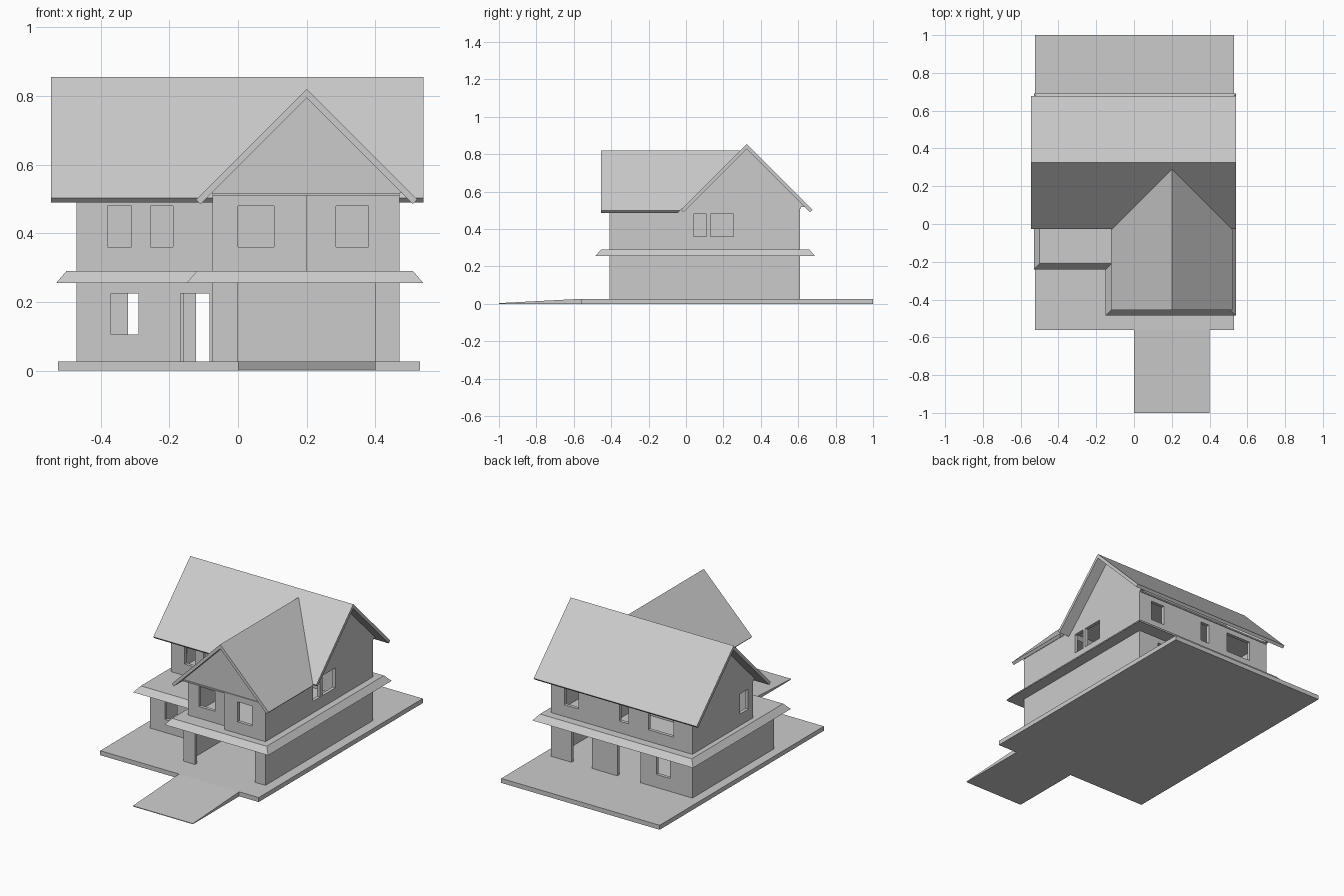
import bpy, bmesh
from mathutils import Vector

if "Cube" in bpy.data.objects:
    bpy.data.objects.remove(bpy.data.objects["Cube"])


def finish(name, bm):
    bmesh.ops.recalc_face_normals(bm, faces=bm.faces)
    me = bpy.data.meshes.new(name)
    bm.to_mesh(me)
    bm.free()
    ob = bpy.data.objects.new(name, me)
    bpy.context.collection.objects.link(ob)
    return ob


def loft(name, a, b):
    """Closed solid between two matching loops of 3D points."""
    bm = bmesh.new()
    va, vb = [bm.verts.new(p) for p in a], [bm.verts.new(p) for p in b]
    bm.faces.new(va)
    bm.faces.new(vb)
    n = len(a)
    for i in range(n):
        j = (i + 1) % n
        bm.faces.new((va[i], va[j], vb[j], vb[i]))
    return finish(name, bm)


def slab(name, pts, z0, z1, top=None):
    return loft(name, [(x, y, z0) for x, y in pts],
                [(x, y, z1) for x, y in (top or pts)])


def wall(name, axis, pos, u0, u1, z0, z1, inward, holes=()):
    """Wall along axis 'x' or 'y'; holes are (u0, u1, z0, z1)."""
    bm = bmesh.new()
    us = sorted({u0, u1, *[h[0] for h in holes], *[h[1] for h in holes]})
    zs = sorted({z0, z1, *[h[2] for h in holes], *[h[3] for h in holes]})
    point = (lambda u, z: (u, pos, z)) if axis == 'x' else (lambda u, z: (pos, u, z))
    grid = {}

    def vert(u, z):
        if (u, z) not in grid:
            grid[u, z] = bm.verts.new(point(u, z))
        return grid[u, z]

    for a, b in zip(us, us[1:]):
        for c, d in zip(zs, zs[1:]):
            u, z = (a + b) / 2, (c + d) / 2
            if any(h[0] < u < h[1] and h[2] < z < h[3] for h in holes):
                continue
            bm.faces.new((vert(a, c), vert(b, c), vert(b, d), vert(a, d)))
    ext = bmesh.ops.extrude_face_region(bm, geom=bm.faces[:], use_keep_orig=True)
    off = Vector((0, inward, 0)) if axis == 'x' else Vector((inward, 0, 0))
    bmesh.ops.translate(bm, vec=off, verts=[
        e for e in ext['geom'] if isinstance(e, bmesh.types.BMVert)])
    return finish(name, bm)


def rect(x0, x1, y0, y1):
    return [(x0, y0), (x1, y0), (x1, y1), (x0, y1)]


def ell(x0, xm, x1, y0, ym, y1):
    return [(x0, ym), (xm, ym), (xm, y0), (x1, y0), (x1, y1), (x0, y1)]


G, F, U, C = 0.027, 0.255, 0.29, 0.51      # ground, skirt bottom, skirt top, ceiling
T = 0.02                                    # wall thickness
L, M, R = -0.47, -0.075, 0.47               # wall planes in x
WIN, LOWWIN, DOOR = (0.36, 0.48), (0.105, 0.225), (G, 0.225)

# base and driveway ramp
slab("base_slab", rect(-0.525, 0.53, -0.56, 1.0), 0, G)
ramp = [(-1.0, 0), (-0.56, 0), (-0.56, G), (-1.0, 0.004)]
loft("driveway", [(0, y, z) for y, z in ramp], [(0.4, y, z) for y, z in ramp])

# ground floor walls
wall("garage_front", 'x', -0.41, M, R, G, F, T, [(0, 0.4, G, F)])
wall("lower_front", 'x', -0.165, L, M, G, F, T,
     [(-0.37, -0.29, *LOWWIN), (-0.167, -0.083, *DOOR)])
wall("lower_back", 'x', 0.61, L, R, G, F, -T,
     [(-0.32, -0.23, *LOWWIN), (-0.123, 0.03, *DOOR), (0.2, 0.335, *DOOR)])
wall("lower_left", 'y', L, -0.165, 0.61, G, F, T)
wall("lower_right", 'y', R, -0.41, 0.61, G, F, -T)
wall("garage_side", 'y', M, -0.41, 0.04, G, F, T)
wall("garage_rear", 'x', 0.04, M, R, G, F, T)
slab("front_door", rect(-0.167, -0.157, -0.15, -0.07), G, 0.225)

# skirt roof between the floors
slab("skirt_roof", ell(-0.53, -0.15, 0.54, -0.485, -0.24, 0.69), F, U,
     ell(-0.50, -0.12, 0.51, -0.455, -0.21, 0.66))

# upper floor walls
wall("upper_front_left", 'x', 0.035, L, M, U, C, T,
     [(-0.38, -0.31, *WIN), (-0.255, -0.19, *WIN)])
wall("wing_front_left", 'x', -0.37, M, 0.2, U, C, T, [(0, 0.105, *WIN)])
wall("wing_front_right", 'x', -0.41, 0.198, R, U, C, T, [(0.285, 0.38, *WIN)])
wall("wing_step", 'y', 0.198, -0.41, -0.36, U, C, T)
wall("wing_side", 'y', M, -0.37, 0.04, U, C, T)
wall("upper_right", 'y', R, -0.41, 0.61, U, C, -T,
     [(0.04, 0.11, *WIN), (0.13, 0.255, *WIN)])
wall("upper_left", 'y', L, 0.035, 0.61, U, C, T, [(0.08, 0.16, *WIN)])
wall("upper_back", 'x', 0.61, L, R, U, C, -T,
     [(-0.343, -0.177, *WIN), (-0.043, 0.017, *WIN), (0.29, 0.383, *WIN)])
wall("upper_partition_long", 'x', 0.31, L, R, U, C, T)
wall("upper_partition_cross", 'y', 0.12, 0.035, 0.61, U, C, T)

# attic floor
slab("attic_floor", ell(L, M, R, -0.415, 0.03, 0.615), C, 0.518)


def chevron(mid, top, half, t=0.0185):
    """45 degree roof section with square-cut eaves."""
    d = t * 0.7071
    z = top - half
    return [(mid - half, z), (mid, top), (mid + half, z),
            (mid + half - d, z - d), (mid, top - 2 * d), (mid - half + d, z - d)]


# main roof with its gable ends
main = chevron(0.325, 0.855, 0.352)
loft("main_roof", [(-0.545, y, z) for y, z in main], [(0.54, y, z) for y, z in main])
for side, x in (("left", L), ("right", R - T)):
    tri = [(0.015, 0.517), (0.635, 0.517), (0.325, 0.828)]
    loft(side + "_gable", [(x, y, z) for y, z in tri], [(x + T, y, z) for y, z in tri])

# wing roof, its back cut along the main roof slope
wing = chevron(0.2, 0.82, 0.322)
loft("wing_roof", [(x, -0.455, z) for x, z in wing], [(x, z - 0.53, z) for x, z in wing])
tri = [(-0.077, 0.517), (0.477, 0.517), (0.2, 0.794)]
loft("wing_gable", [(x, -0.41, z) for x, z in tri], [(x, -0.39, z) for x, z in tri])
